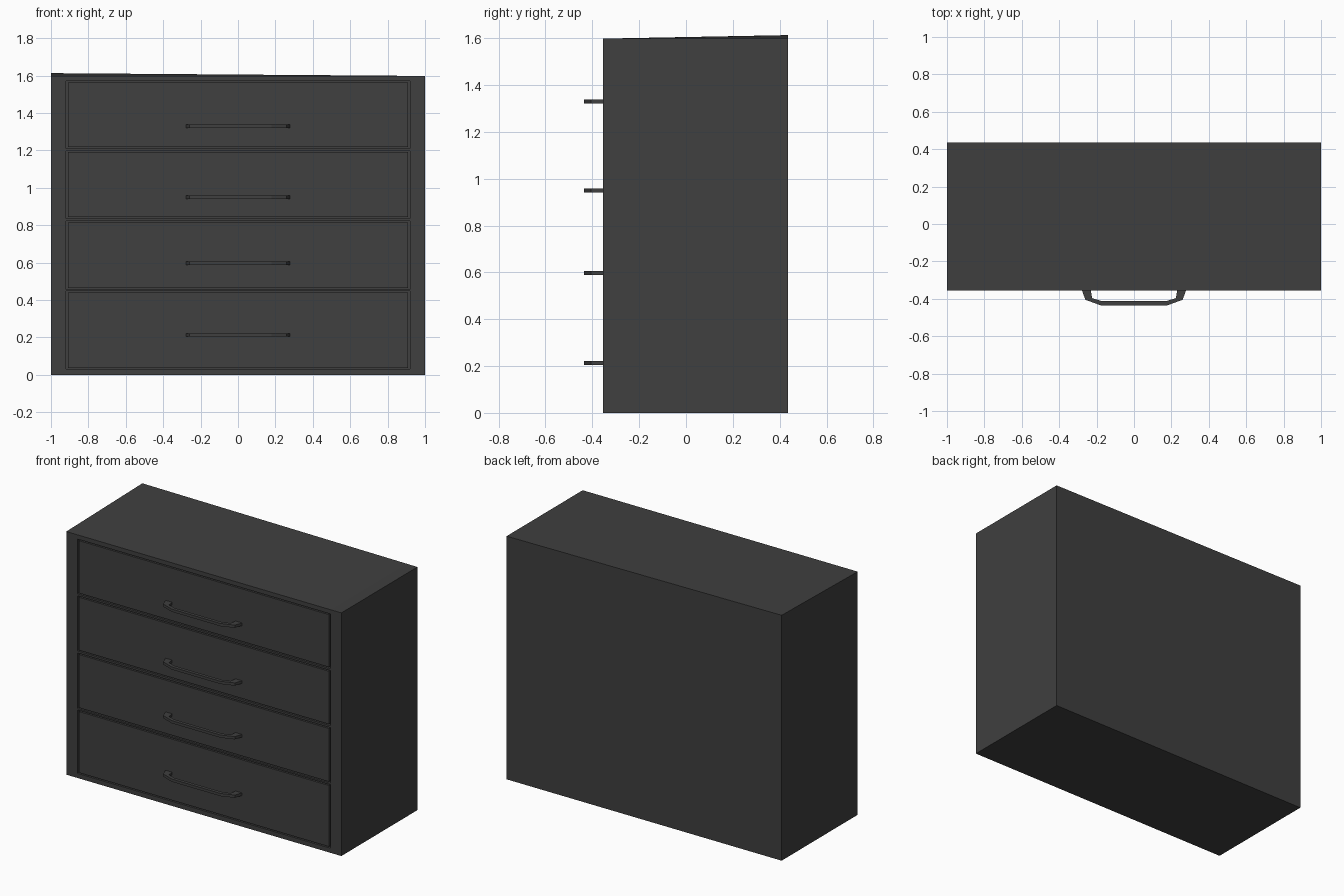
import bpy, bmesh
from mathutils import Vector

if "Cube" in bpy.data.objects:
    bpy.data.objects.remove(bpy.data.objects["Cube"])

FRONT, BACK, TOP = -0.355, 0.435, 1.598
SIDE = 0.92                      # half width of the drawer openings
GAP, DEPTH = 0.011, 0.02         # groove around each drawer front
OPENINGS = [(0.03, 0.447), (0.457, 0.822), (0.835, 1.198), (1.21, 1.57)]
HANDLE_Z = [0.213, 0.95 - 0.353, 0.95, 1.33]

mat = bpy.data.materials.new("dark_grey")
mat.diffuse_color = (0.05, 0.05, 0.05, 1)
mat.use_nodes = True
mat.node_tree.nodes["Principled BSDF"].inputs["Base Color"].default_value = mat.diffuse_color


def finish(name, bm):
    bmesh.ops.recalc_face_normals(bm, faces=bm.faces[:])
    mesh = bpy.data.meshes.new(name)
    bm.to_mesh(mesh)
    bm.free()
    mesh.materials.append(mat)
    obj = bpy.data.objects.new(name, mesh)
    bpy.context.collection.objects.link(obj)
    return obj


def extrude_outline(name, points, z0, z1):
    """Prism from an xy outline."""
    bm = bmesh.new()
    low = [bm.verts.new((x, y, z0)) for x, y in points]
    high = [bm.verts.new((x, y, z1)) for x, y in points]
    n = len(points)
    bm.faces.new(low)
    bm.faces.new(high)
    for i in range(n):
        j = (i + 1) % n
        bm.faces.new((low[i], low[j], high[j], high[i]))
    return finish(name, bm)


# Cabinet: gridded front, swept to the back, with four shallow drawer pockets
bm = bmesh.new()
xs = [-1, -SIDE, SIDE, 1]
zs = [0] + [z for pair in OPENINGS for z in pair] + [TOP]
grid = [[bm.verts.new((x, FRONT, z)) for x in xs] for z in zs]
pockets = []
for r in range(len(zs) - 1):
    for c in range(3):
        face = bm.faces.new((grid[r][c], grid[r][c + 1],
                             grid[r + 1][c + 1], grid[r + 1][c]))
        if c == 1 and r % 2 == 1:
            pockets.append(face)
rim = [e for e in bm.edges if e.is_boundary]
new = bmesh.ops.extrude_edge_only(bm, edges=rim)["geom"]
for v in (g for g in new if isinstance(g, bmesh.types.BMVert)):
    v.co.y = BACK
    if v.co.z > TOP - 0.001:     # back edge rises slightly towards the left
        v.co.z += 0.015 * (1 - v.co.x) / 2
bmesh.ops.contextual_create(bm, geom=[g for g in new if isinstance(g, bmesh.types.BMEdge)])
bmesh.ops.recalc_face_normals(bm, faces=bm.faces[:])
bmesh.ops.inset_individual(bm, faces=pockets, thickness=0, depth=-DEPTH)
finish("cabinet", bm)

# Drawer fronts, flush with the cabinet, each with a bent pull handle
half = [(0.28, FRONT + 0.005), (0.26, -0.405), (0.178, -0.435),
        (0.172, -0.413), (0.224, -0.396), (0.232, FRONT + 0.005)]
outline = half[:3][::1] + [(-x, y) for x, y in half[2::-1]] \
    + [(-x, y) for x, y in half[:2:-1]] + half[3:]

for i, ((z0, z1), hz) in enumerate(zip(OPENINGS, HANDLE_Z), 1):
    w = SIDE - GAP
    extrude_outline(f"drawer_front_{i}",
                    [(-w, FRONT), (w, FRONT), (w, FRONT + DEPTH + 0.005), (-w, FRONT + DEPTH + 0.005)],
                    z0 + GAP * 0.7, z1 - GAP * 0.7)
    extrude_outline(f"drawer_handle_{i}", outline, hz - 0.009, hz + 0.009)
